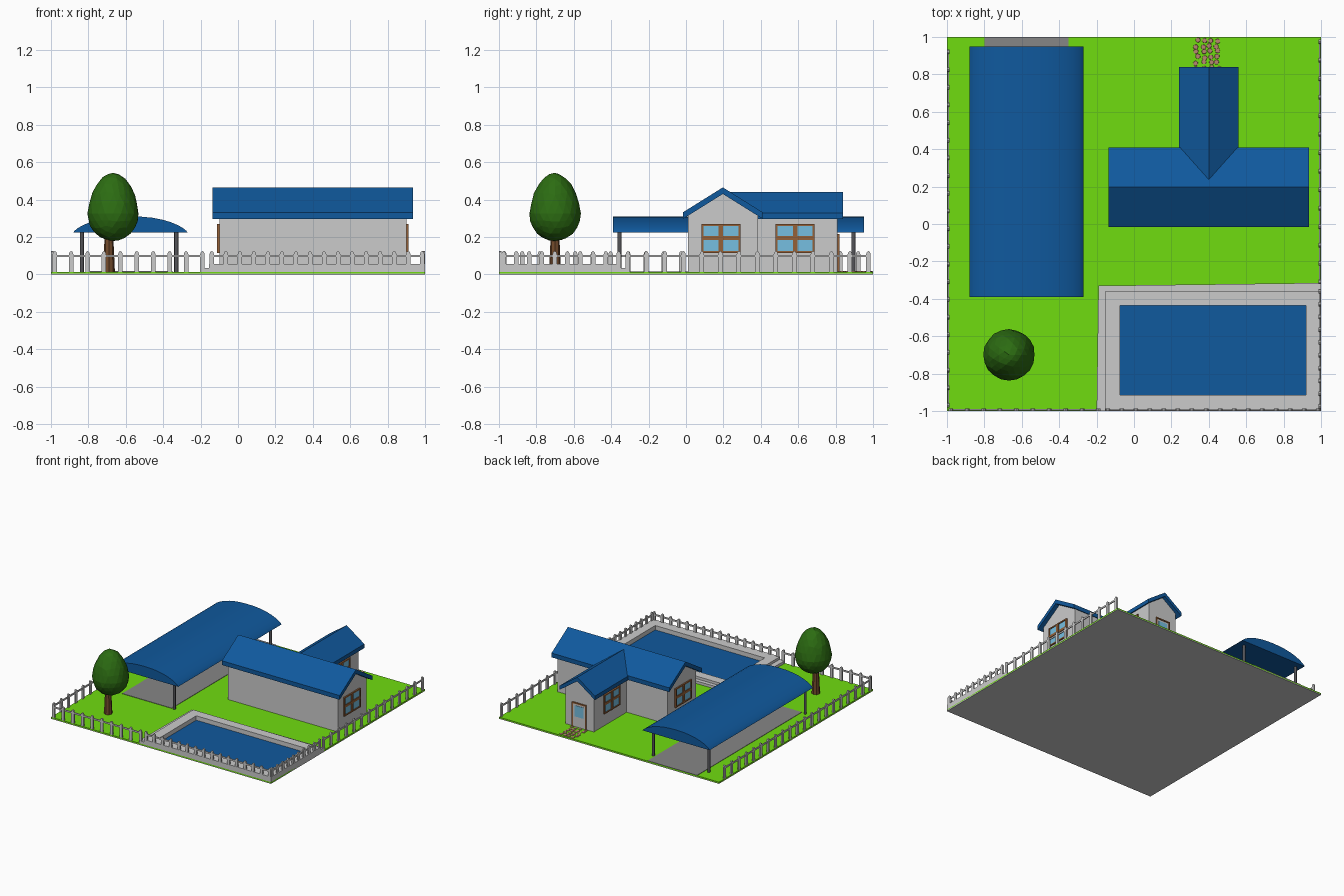
import bpy, bmesh, math, random
from mathutils import Matrix, Vector

if "Cube" in bpy.data.objects:
    bpy.data.objects.remove(bpy.data.objects["Cube"])

random.seed(4)


def material(name, r, g, b):
    m = bpy.data.materials.new(name)
    m.diffuse_color = (r, g, b, 1)
    m.use_nodes = True
    m.node_tree.nodes["Principled BSDF"].inputs["Base Color"].default_value = m.diffuse_color
    return m


GREEN = material("grass", 0.16, 0.72, 0.005)
BLUE = material("roof_blue", 0.005, 0.10, 0.34)
LEAF = material("leaf", 0.025, 0.15, 0.006)
BARK = material("bark", 0.17, 0.07, 0.025)
WOOD = material("window_wood", 0.30, 0.12, 0.04)
GLASS = material("glass", 0.18, 0.52, 0.75)
STONE = material("path_stone", 0.48, 0.24, 0.17)
DARK = material("dark_metal", 0.09, 0.09, 0.10)
PAVE = material("paving", 0.24, 0.24, 0.24)


def finish(name, bm, mat=None, smooth=None):
    bmesh.ops.recalc_face_normals(bm, faces=bm.faces)
    me = bpy.data.meshes.new(name)
    if smooth:
        for f in bm.faces:
            f.smooth = True
    bm.to_mesh(me)
    bm.free()
    if smooth:
        me.set_sharp_from_angle(angle=math.radians(smooth))
    if mat:
        me.materials.append(mat)
    ob = bpy.data.objects.new(name, me)
    bpy.context.collection.objects.link(ob)
    return ob


def add_box(bm, x0, x1, y0, y1, z0, z1):
    bmesh.ops.create_cube(bm, size=1, matrix=Matrix.Translation(
        ((x0 + x1) / 2, (y0 + y1) / 2, (z0 + z1) / 2)) @ Matrix.Diagonal((x1 - x0, y1 - y0, z1 - z0, 1)))


def box(name, *dims, mat=None):
    bm = bmesh.new()
    add_box(bm, *dims)
    return finish(name, bm, mat)


def add_prism(bm, pts, offset):
    """Extrude a closed outline of 3D points by an offset."""
    f = bm.faces.new([bm.verts.new(p) for p in pts])
    r = bmesh.ops.extrude_face_region(bm, geom=[f])
    bmesh.ops.translate(bm, vec=offset, verts=[v for v in r["geom"] if isinstance(v, bmesh.types.BMVert)])


def prism(name, pts, offset, mat=None, smooth=None):
    bm = bmesh.new()
    add_prism(bm, pts, offset)
    return finish(name, bm, mat, smooth)


def ring(name, outer, inner, z0, z1, mat=None):
    """Four-sided frame between two rectangular outlines."""
    bm = bmesh.new()
    loops = [[bm.verts.new((x, y, z)) for x, y in o]
             for o, z in ((outer, z0), (outer, z1), (inner, z1), (inner, z0))]
    for a in range(4):
        la, lb = loops[a], loops[(a + 1) % 4]
        for i in range(4):
            j = (i + 1) % 4
            bm.faces.new((la[i], la[j], lb[j], lb[i]))
    return finish(name, bm, mat)


# Plot
box("ground_base", -1, 1, -1, 1, 0, 0.005)
box("lawn", -1, 1, -1, 1, 0.005, 0.014, mat=GREEN)
box("driveway", -0.80, -0.35, -0.36, 1, 0.01, 0.017, mat=PAVE)

# Pool with two deck levels
hole = [(-0.075, -0.915), (0.92, -0.915), (0.92, -0.435), (-0.075, -0.435)]
ring("pool_step", [(-0.20, -1), (1, -1), (1, -0.315), (-0.19, -0.33)], hole, 0, 0.035)
ring("pool_deck", [(-0.155, -1), (1, -1), (1, -0.36), (-0.155, -0.36)], hole, 0.03, 0.056)
box("pool_water", -0.08, 0.925, -0.92, -0.43, 0.012, 0.02, mat=BLUE)


# House walls: pentagon section along an axis
def gable(c, half, z_eave, z_top):
    return [(c - half, 0.01), (c + half, 0.01), (c + half, z_eave), (c, z_top), (c - half, z_eave)]


def chevron(c, half, z_eave, z_top, t):
    return [(c - half, z_eave), (c, z_top), (c + half, z_eave),
            (c + half, z_eave - t), (c, z_top - t), (c - half, z_eave - t)]


prism("main_walls", [(-0.10, y, z) for y, z in gable(0.197, 0.187, 0.315, 0.435)], (1.0, 0, 0))
prism("wing_walls", [(x, 0.25, z) for x, z in gable(0.40, 0.13, 0.315, 0.41)], (0, 0.56, 0))
prism("main_roof", [(-0.135, y, z) for y, z in chevron(0.197, 0.213, 0.332, 0.465, 0.035)],
      (1.07, 0, 0), BLUE)
prism("wing_roof", [(x, 0.235, z) for x, z in chevron(0.40, 0.16, 0.328, 0.44, 0.033)],
      (0, 0.605, 0), BLUE)


# Windows on walls facing +x or -x
def window(name, x, yc, s):
    def slab(bm, y0, y1, z0, z1, d):
        a, b = sorted((x - s * 0.005, x + s * d))
        add_box(bm, a, b, yc + y0, yc + y1, z0, z1)
    bm = bmesh.new()
    for y0, y1 in ((-0.104, -0.093), (-0.012, 0.012), (0.093, 0.104)):
        slab(bm, y0, y1, 0.115, 0.27, 0.012)
    for z0, z1 in ((0.115, 0.125), (0.185, 0.206), (0.26, 0.27)):
        slab(bm, -0.104, 0.104, z0, z1, 0.0115)
    finish(name + "_frame", bm, WOOD)
    bm = bmesh.new()
    slab(bm, -0.1, 0.1, 0.118, 0.267, 0.006)
    finish(name + "_glass", bm, GLASS)


for side, s in (("right", 1), ("left", -1)):
    window("main_window_" + side, 0.40 + s * 0.5, 0.187, s)
    window("wing_window_" + side, 0.40 + s * 0.13, 0.583, s)

# Door at the end of the wing
bm = bmesh.new()
for dims in ((0.335, 0.345, 0.015, 0.215), (0.455, 0.465, 0.015, 0.215), (0.335, 0.465, 0.205, 0.215)):
    add_box(bm, dims[0], dims[1], 0.805, 0.82, dims[2], dims[3])
finish("door_frame", bm, WOOD)
box("door_panel", 0.345, 0.455, 0.805, 0.814, 0.015, 0.205)
box("door_glass", 0.36, 0.44, 0.806, 0.817, 0.10, 0.19, mat=GLASS)

# Stepping stones
bm = bmesh.new()
for i in range(4):
    for j in range(6):
        m = Matrix.Translation((0.335 + i * 0.037 + random.uniform(-.008, .008),
                                0.835 + j * 0.029 + random.uniform(-.006, .006), 0.015))
        bmesh.ops.create_cone(bm, cap_ends=True, segments=6, radius1=0.015, radius2=0.013, depth=0.006,
                              matrix=m @ Matrix.Rotation(random.random() * 3, 4, "Z"))
finish("path_stones", bm, STONE)

# Carport: arched solid roof on four posts
arch = []
for i in range(17):
    u = -math.cos(math.pi * i / 16)
    arch.append((-0.575 + 0.305 * u, -0.39, 0.225 + 0.085 * max(0, 1 - abs(u) ** 2.3) ** 0.75))
prism("carport_roof", arch, (0, 1.34, 0), BLUE, smooth=30)
bm = bmesh.new()
for x in (-0.835, -0.33):
    for y in (-0.355, 0.895):
        bmesh.ops.create_cone(bm, cap_ends=True, segments=12, radius1=0.011, radius2=0.011, depth=0.22,
                              matrix=Matrix.Translation((x, y, 0.12)))
finish("carport_posts", bm, DARK, smooth=40)

# Tree: low-poly egg crown and tapered trunk
bm = bmesh.new()
bmesh.ops.create_icosphere(bm, subdivisions=3, radius=1)
for v in bm.verts:
    n = v.co.copy()
    taper = 1 - 0.12 * max(0, n.z)
    j = random.uniform(0.98, 1.01)
    v.co = Vector((-0.668 + n.x * 0.138 * taper * j, -0.70 + n.y * 0.138 * taper * j,
                   0.325 + n.z * (0.217 if n.z > 0 else 0.148) * j))
finish("tree_crown", bm, LEAF)
bm = bmesh.new()
bmesh.ops.create_cone(bm, cap_ends=True, segments=8, radius1=0.032, radius2=0.022, depth=0.22,
                      matrix=Matrix.Translation((-0.69, -0.70, 0.12)))
finish("tree_trunk", bm, BARK)


# Picket fence on three sides
def fence(name, start, end, count):
    a, b = Vector((*start, 0)), Vector((*end, 0))
    d = (b - a).normalized()
    n = Vector((-d.y, d.x, 0)) * 0.012
    up = Vector((0, 0, 1))
    bm = bmesh.new()
    outline = [(-0.012, 0.005), (0.012, 0.005), (0.012, 0.108), (0.008, 0.12),
               (0, 0.125), (-0.008, 0.12), (-0.012, 0.108)]
    for i in range(count):
        c = a.lerp(b, i / (count - 1)) - n / 2
        add_prism(bm, [c + d * u + up * z for u, z in outline], n)
    add_prism(bm, [a - n * .3 + up * .092, b - n * .3 + up * .092, b - n * .3 + up * .105,
                   a - n * .3 + up * .105], n * 0.6)
    finish(name, bm)


fence("fence_left", (-0.993, -0.97), (-0.993, 0.92), 21)
fence("fence_front_lawn", (-0.98, -0.993), (-0.19, -0.993), 10)
fence("fence_front_pool", (-0.14, -0.993), (0.985, -0.993), 16)
fence("fence_right_pool", (0.993, -0.975), (0.993, -0.36), 10)
fence("fence_right_lawn", (0.993, -0.31), (0.993, 0.975), 14)
